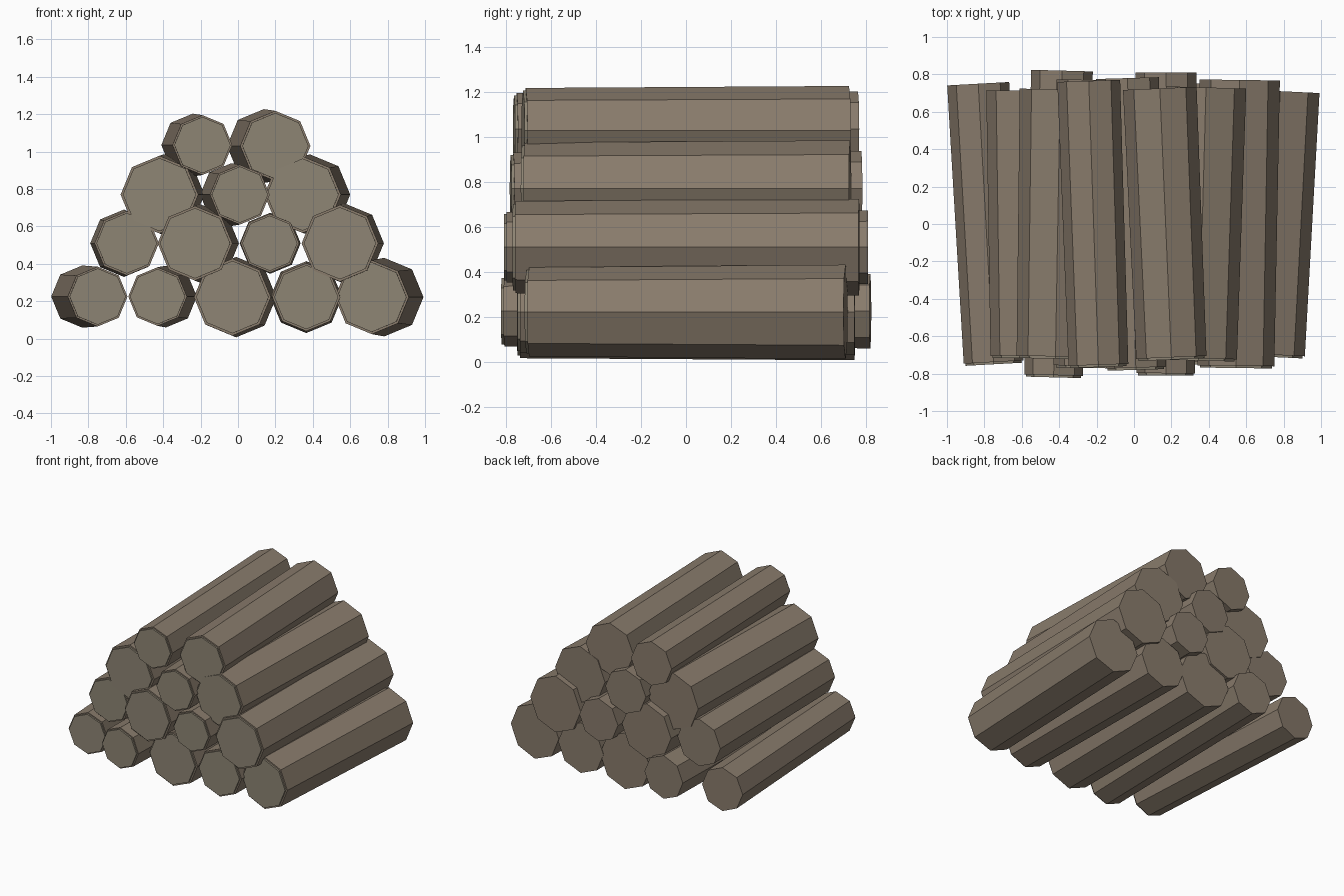
import bpy
from mathutils import Vector

if "Cube" in bpy.data.objects:
    bpy.data.objects.remove(bpy.data.objects["Cube"])


def material(name, color):
    m = bpy.data.materials.new(name)
    m.diffuse_color = color
    m.use_nodes = True
    m.node_tree.nodes["Principled BSDF"].inputs["Base Color"].default_value = m.diffuse_color
    return m


bark = material("bark", (0.25, 0.20, 0.15, 1))
cut_wood = material("cut_wood", (0.27, 0.235, 0.175, 1))


def tapered_prism(name, start, end, r_start, r_end, mat):
    axis = end - start
    bpy.ops.mesh.primitive_cone_add(vertices=8, radius1=r_start, radius2=r_end,
                                    depth=axis.length, location=(start + end) / 2)
    ob = bpy.context.object
    ob.name = name
    # aim local z along the log, keeping a corner pointing straight up
    ob.rotation_euler = axis.to_track_quat('Z', 'Y').to_euler()
    ob.data.materials.append(mat)
    return ob


# each log: front x, back x, height, front radius, back radius, half length
rows = [
    ("bottom", [(-.75, -.833, .225, .16, .166, .75),
                (-.43, -.385, .225, .157, .165, .82),
                (-.03, -.01, .222, .206, .215, .75),
                (.365, .365, .222, .182, .192, .75),
                (.715, .782, .222, .198, .21, .71)]),
    ("second", [(-.595, -.61, .51, .172, .18, .715),
                (-.23, -.205, .51, .2, .21, .77),
                (.17, .172, .51, .157, .163, .81),
                (.545, .565, .51, .205, .215, .77)]),
    ("third", [(-.42, -.395, .77, .208, .216, .72),
               (.01, -.035, .77, .16, .168, .78),
               (.345, .385, .77, .205, .215, .73)]),
    ("top", [(-.19, -.242, 1.035, .16, .168, .765),
             (.2, .138, 1.03, .188, .197, .725)]),
]

for row, logs in rows:
    for i, (xf, xb, z, rf, rb, h) in enumerate(logs, 1):
        front, back = Vector((xf, -h, z)), Vector((xb, h, z))
        step = (back - front).normalized()
        # log body
        tapered_prism(f"{row}_log_{i}", front + step * .012, back, rf, rb, bark)
        # pale sawn face on the front end
        tapered_prism(f"{row}_log_{i}_cut_end", front, front + step * .03,
                      rf * .94, rf * .94, cut_wood)
